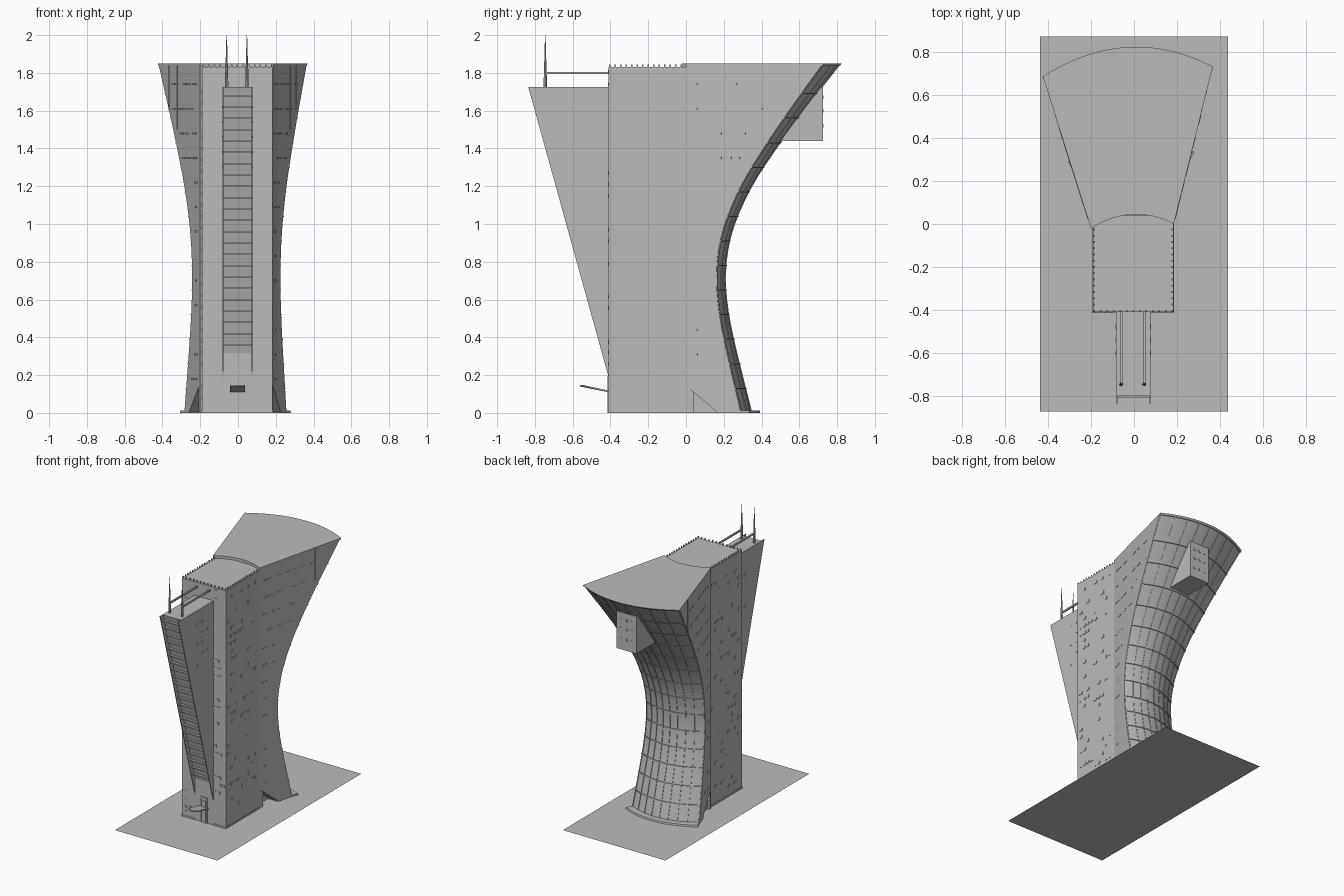
import bpy, bmesh, math, random
from mathutils import Matrix, Vector

random.seed(4)
if "Cube" in bpy.data.objects:
    bpy.data.objects.remove(bpy.data.objects["Cube"])

grey = bpy.data.materials.new("concrete_grey")
grey.use_nodes = True
grey.diffuse_color = (0.5, 0.5, 0.5, 1)
grey.node_tree.nodes["Principled BSDF"].inputs["Base Color"].default_value = (0.5, 0.5, 0.5, 1)


def finish(name, bm):
    bmesh.ops.recalc_face_normals(bm, faces=bm.faces)
    me = bpy.data.meshes.new(name)
    bm.to_mesh(me)
    bm.free()
    me.materials.append(grey)
    ob = bpy.data.objects.new(name, me)
    bpy.context.collection.objects.link(ob)
    return ob


def box(bm, c, s, rot=None):
    m = Matrix.Translation(c) @ (rot or Matrix()) @ Matrix.Diagonal((*s, 1))
    bmesh.ops.create_cube(bm, size=1, matrix=m)


def span(bm, x0, x1, y0, y1, z0, z1):
    box(bm, ((x0 + x1) / 2, (y0 + y1) / 2, (z0 + z1) / 2), (x1 - x0, y1 - y0, z1 - z0))


def loft(bm, rings):
    vs = [[bm.verts.new(p) for p in r] for r in rings]
    n = len(vs[0])
    for a, b in zip(vs, vs[1:]):
        for i in range(n):
            j = (i + 1) % n
            bm.faces.new((a[i], a[j], b[j], b[i]))
    bm.faces.new(vs[0])
    bm.faces.new(vs[-1])


def prism_x(bm, yz, x0, x1):
    loft(bm, [[(x, y, z) for y, z in yz] for x in (x0, x1)])


def smooth(ob, angle=25):
    bpy.ops.object.select_all(action='DESELECT')
    ob.select_set(True)
    bpy.context.view_layer.objects.active = ob
    bpy.ops.object.shade_smooth_by_angle(angle=math.radians(angle))


# Flared rear: depth of the rear corner at each height
PROFILE = [(0, .29), (.2, .243), (.4, .198), (.55, .172), (.7, .16), (.85, .17),
           (1, .205), (1.2, .29), (1.4, .41), (1.6, .545), (1.85, .725)]


def depth(z):
    k = 0
    while k < len(PROFILE) - 2 and z > PROFILE[k + 1][0]:
        k += 1
    (z0, y0), (z1, y1) = PROFILE[k], PROFILE[k + 1]

    def slope(i):
        a, b = PROFILE[max(i - 1, 0)], PROFILE[min(i + 1, len(PROFILE) - 1)]
        return (b[1] - a[1]) / (b[0] - a[0])
    h = z1 - z0
    t = (z - z0) / h
    return ((2*t**3 - 3*t*t + 1) * y0 + (t**3 - 2*t*t + t) * h * slope(k)
            + (3*t*t - 2*t**3) * y1 + (t**3 - t*t) * h * slope(k + 1))


def flank_x(side, y):
    return .185 + .248 * y if side > 0 else -.2 - .317 * (y + .02)


def back(t, z, off=0):
    """Point on the curved rear wall: t runs from the right corner to the left."""
    y = depth(z)
    xl, xr = flank_x(-1, y - .045), flank_x(1, y)
    sag = .146 * (xr - xl)
    u = 2 * t - 1
    return Vector((xl + (xr - xl) * t + off * u * .5,
                   y - .045 * (1 - t) + sag * (1 - u * u) + off, z))


N = 16
bm = bmesh.new()
rings = []
for i in range(29):
    z = 1.85 * i / 28
    r = [back(k / N, z) for k in range(N + 1)]
    for k in range(9):
        u = 1 - k / 4
        r.append((-.0075 + .1925 * u, -.01 + .01 * u + .055 * (1 - u * u), z))
    rings.append(r)
loft(bm, rings)
flare = finish("flared_rear", bm)

# Triangular openings at the foot of each flank
bm = bmesh.new()
for x0, x1 in ((-.4, -.15), (.14, .4)):
    prism_x(bm, [(.005, -.02), (.005, .14), (.165, .004), (.165, -.02)], x0, x1)
cutter = finish("foot_cutter", bm)
cutter.hide_render = True
mod = flare.modifiers.new("openings", 'BOOLEAN')
mod.operation = 'DIFFERENCE'
mod.solver = 'EXACT'
mod.object = cutter
bpy.context.view_layer.objects.active = flare
bpy.ops.object.modifier_apply(modifier=mod.name)
bpy.data.objects.remove(cutter)
smooth(flare)


# Horizontal ribs, rim and base lip following the rear wall
def band(bm, z0, z1, out):
    loft(bm, [[back(t, z0, -.004), back(t, z0, out), back(t, z1, out), back(t, z1, -.004)]
              for t in [k / N for k in range(N + 1)]])


bm = bmesh.new()
for i in range(1, 14):
    band(bm, .13 * i - .003, .13 * i + .003, .006)
band(bm, 1.838, 1.85, .006)
finish("rear_ribs", bm)
bm = bmesh.new()
band(bm, 0, .012, .045)
finish("base_lip", bm)

# Vertical mullions on the rear wall
bm = bmesh.new()
for k in range(9):
    t = .012 + .976 * k / 8
    a, b = t - .004, t + .004
    loft(bm, [[back(a, z, -.003), back(a, z, .004), back(b, z, .004), back(b, z, -.003)]
              for z in [.012 + 1.83 * i / 28 for i in range(29)]])
finish("rear_mullions", bm)

# Ground, front block, rear lookout box
bm = bmesh.new()
bmesh.ops.create_grid(bm, x_segments=1, y_segments=1, size=1,
                      matrix=Matrix.Diagonal((.437, .873, 1, 1)))
finish("ground_plate", bm)
bm = bmesh.new()
span(bm, -.19, .183, -.41, .04, 0, 1.83)
finish("front_block", bm)
bm = bmesh.new()
span(bm, -.192, -.085, -.413, 0, 0, .012)
span(bm, .08, .186, -.413, 0, 0, .012)
finish("block_plinth", bm)
bm = bmesh.new()
span(bm, -.085, .085, .45, .725, 1.44, 1.725)
for x in (-.045, 0, .045):
    for z in (1.52, 1.6, 1.67):
        box(bm, (x, .726, z), (.018, .004, .018))
finish("lookout_box", bm)

# Roof edge studs
bm = bmesh.new()
for i in range(14):
    for x in (-.185, .178):
        box(bm, (x, -.403 + .029 * i, 1.836), (.006, .008, .016))
for i in range(1, 12):
    box(bm, (-.185 + .0303 * i, -.405, 1.836), (.008, .006, .016))
finish("roof_studs", bm)

# Leaning front bay: two side plates, a recessed panel and slats
LEAN = .425 / 1.535
bm = bmesh.new()
for x in (-.083, .071):
    prism_x(bm, [(-.835, 1.725), (-.40, 1.725), (-.40, .15), (-.41, .19)], x, x + .006)
finish("bay_side_plates", bm)
bm = bmesh.new()
prism_x(bm, [(-.80, 1.725), (-.40, 1.725), (-.40, .28)], -.078, .072)
finish("bay_panel", bm)
bm = bmesh.new()
for i in range(23):
    z = .36 + .06 * i
    box(bm, (-.003, -.80 + (1.725 - z) * LEAN - .008, z), (.15, .022, .008))
finish("bay_slats", bm)

# Masts with braces back to the block
bm = bmesh.new()
for x in (-.06, .047):
    for z0, z1, r0, r1 in ((1.72, 1.84, .009, .007), (1.84, 2.0, .006, .0015)):
        bmesh.ops.create_cone(bm, cap_ends=True, segments=8, radius1=r0, radius2=r1,
                              depth=z1 - z0, matrix=Matrix.Translation((x, -.745, (z0 + z1) / 2)))
    span(bm, x - .006, x + .006, -.745, -.40, 1.793, 1.805)
finish("masts", bm)

# Entrance: door frame and sloping canopy
bm = bmesh.new()
for x in (-.03, .02):
    span(bm, x, x + .006, -.416, -.40, 0, .195)
span(bm, -.03, .026, -.416, -.40, .18, .195)
span(bm, -.018, .014, -.414, -.40, 0, .165)
finish("entrance_door", bm)
bm = bmesh.new()
loft(bm, [[(x, -.40, .108), (x, -.56 + 12 * (x + .003) ** 2, .14),
           (x, -.56 + 12 * (x + .003) ** 2, .147), (x, -.40, .116)]
          for x in [-.043 + .01 * i for i in range(9)]])
finish("entrance_canopy", bm)

# Front windows: (height, small x positions, wide x positions)
ROWS = [(1.68, [-.155, -.125], []), (1.625, [-.115, -.095], []), (1.565, [-.155], [-.122]),
        (1.385, [-.165, -.14, -.113], []), (1.325, [], [-.16]), (1.15, [-.14], []),
        (1.03, [-.167], [-.13]), (.97, [-.14], []), (.79, [-.135], [-.167]),
        (.735, [-.167], [-.125]), (.675, [-.167, -.137], []), (.2, [-.155], []),
        (.135, [-.155], []), (.08, [-.16], [-.122]), (.04, [-.155], []),
        (1.805, [.1], []), (1.74, [.1], []), (1.27, [.088, .115], []), (1.21, [.088], [.13]),
        (1.15, [.088], [.13]), (.97, [.115], []), (.91, [.088], [.122]), (.79, [.115], []),
        (.615, [.095], []), (.555, [.088, .113, .14], []), (.375, [.088], [.125]),
        (.32, [.137, .163], []), (.26, [.1, .125], [])]
bm = bmesh.new()
for z, small, wide in ROWS:
    for xs, w in ((small, .018), (wide, .036)):
        for x in xs:
            box(bm, (x, -.411, z), (w, .006, .02))
finish("front_windows", bm)

# Scattered windows on the block sides and the bay sides
bm = bmesh.new()
for x in (-.19, .183):
    for i in range(29):
        for y in [-.37 + .04 * k for k in range(9)]:
            if random.random() < .22:
                box(bm, (x, y, .08 + .06 * i), (.006, random.choice((.018, .032)), .02))
for x in (-.083, .077):
    for i in range(5):
        for y in (-.6, -.54, -.48):
            if random.random() < .6:
                box(bm, (x, y, 1.3 + .08 * i), (.005, .025, .012))
finish("side_windows", bm)

# Dashed window rows and upper slots on the sloping flanks
bm = bmesh.new()
for side, ang in ((1, math.atan2(1, .248)), (-1, math.atan2(1, -.317))):
    rot = Matrix.Rotation(ang, 4, 'Z')
    for i in range(1, 14):
        z = .13 * i + .05
        y = .05
        while y < depth(z) - .1:
            w = random.choice((.02, .035, .05))
            if random.random() < .75:
                box(bm, (flank_x(side, y), y, z), (w, .005, .01), rot)
            y += w + .025
    for y, z0 in ((.36, 1.5), (.5, 1.6)):
        box(bm, (flank_x(side, y), y, (z0 + 1.84) / 2), (.006, .005, 1.84 - z0), rot)
finish("flank_windows", bm)
